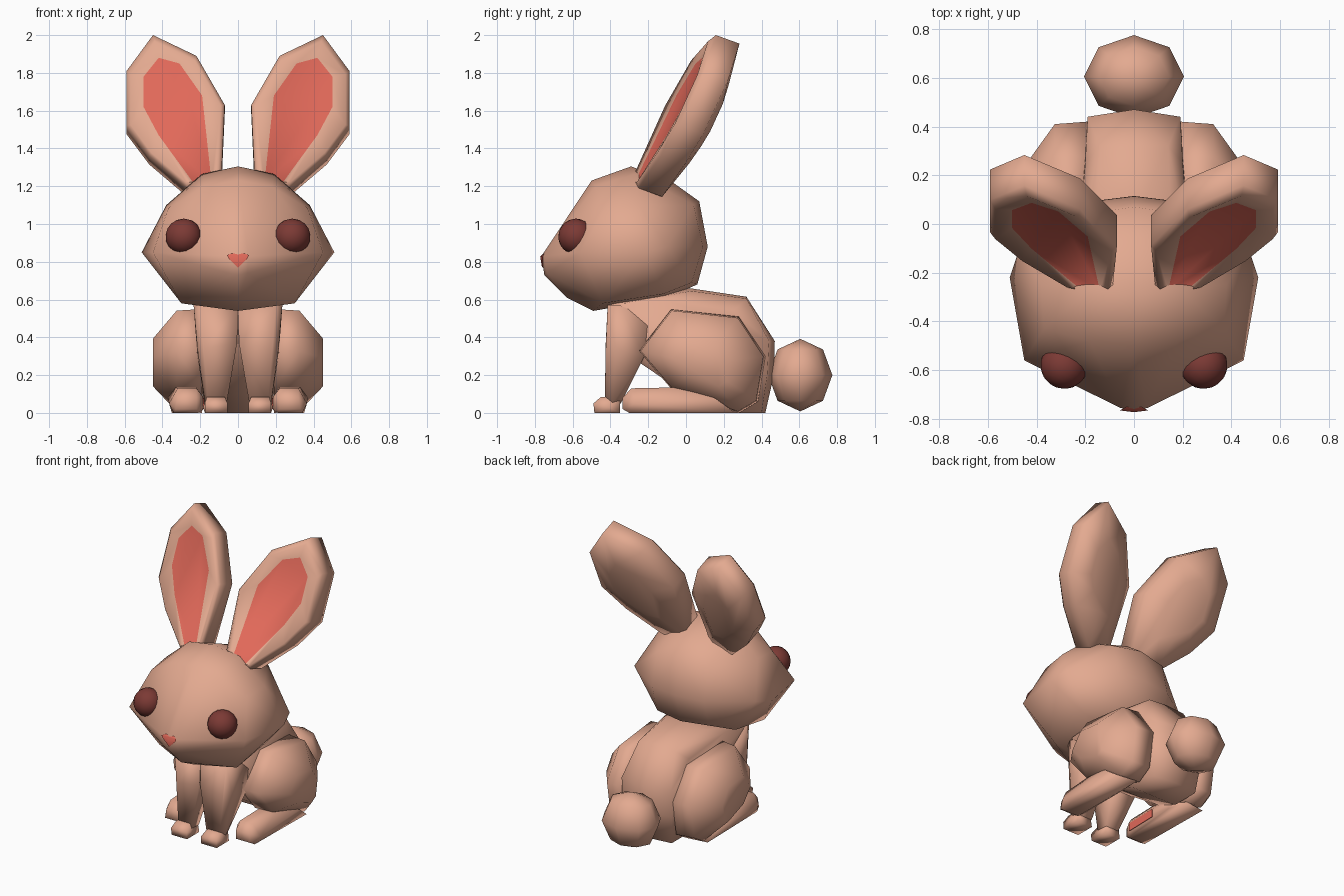
import bpy, bmesh, math
from mathutils import Vector, Matrix

cube = bpy.data.objects.get("Cube")
if cube:
    bpy.data.objects.remove(cube, do_unlink=True)


def material(name, rgb):
    m = bpy.data.materials.new(name)
    m.use_nodes = True
    m.diffuse_color = (*rgb, 1)
    m.node_tree.nodes["Principled BSDF"].inputs["Base Color"].default_value = (*rgb, 1)
    return m


FUR = material("tan fur", (0.77, 0.40, 0.28))
PINK = material("coral pink", (0.75, 0.14, 0.10))
DARK = material("dark brown", (0.20, 0.042, 0.035))


def finish(name, bm, mats, angle=100):
    """Turn a bmesh into a smooth-shaded object."""
    bmesh.ops.recalc_face_normals(bm, faces=bm.faces)
    mesh = bpy.data.meshes.new(name)
    bm.to_mesh(mesh)
    bm.free()
    for m in mats:
        mesh.materials.append(m)
    ob = bpy.data.objects.new(name, mesh)
    bpy.context.collection.objects.link(ob)
    bpy.ops.object.select_all(action="DESELECT")
    ob.select_set(True)
    bpy.context.view_layer.objects.active = ob
    bpy.ops.object.shade_smooth_by_angle(angle=math.radians(angle))
    return ob


def hull(name, points, mat=FUR, angle=100):
    """Faceted solid wrapped around a few corner points."""
    bm = bmesh.new()
    for p in points:
        bm.verts.new(p)
    res = bmesh.ops.convex_hull(bm, input=bm.verts)
    loose = {v for v in res["geom_interior"] + res["geom_unused"]
             if isinstance(v, bmesh.types.BMVert)}
    bmesh.ops.delete(bm, geom=list(loose), context="VERTS")
    bmesh.ops.dissolve_limit(bm, angle_limit=0.02, verts=bm.verts, edges=bm.edges)
    return finish(name, bm, [mat], angle)


def flip(points, s=-1):
    return [(s * x, y, z) for x, y, z in points]


def symmetric(mid, side):
    return [(0, y, z) for y, z in mid] + side + flip(side)


def pair(name, points, mat=FUR, angle=100):
    for tag, s in (("left", 1), ("right", -1)):
        hull(f"{tag}_{name}", flip(points, s), mat, angle)


# Head: midline profile plus cheek, brow and muzzle corners
head_mid = [(-.765, .83), (-.75, .73), (-.63, .61), (-.49, .54), (-.1, .61), (.06, .68),
            (.115, .88), (.07, 1.12), (-.07, 1.22), (-.29, 1.305), (-.5, 1.23)]
head_side = [(.51, -.22, .85), (.45, -.56, .85), (.055, -.755, .83), (.05, -.735, .74),
             (.3, -.44, .58), (.3, -.12, .63), (.38, -.25, 1.1), (.37, -.43, 1.08),
             (.19, -.27, 1.265), (.18, -.48, 1.2), (.47, -.1, .88), (.2, .09, .88),
             (.2, .04, 1.1), (.2, .03, .69)]
hull("head", symmetric(head_mid, head_side))

# Nose
hull("nose", symmetric([(-.772, .828), (-.762, .768), (-.74, .8)],
                       [(.058, -.765, .835), (.03, -.75, .845), (.048, -.762, .815)]), PINK, 70)

# Body: narrow torso, rising chest, belly sloping up to the front
body_mid = [(.02, .66), (.32, .615), (.47, .38), (.465, .2), (.42, 0)]
body_side = [(.17, -.41, .58), (.235, -.33, .58), (.16, -.415, .38), (.2, -.3, .36),
             (.23, -.1, .6), (.15, .03, .645), (.14, .32, .605), (.2, .25, .54),
             (.19, .44, .38), (.19, .43, .2), (.17, .4, 0), (.17, .2, 0),
             (.19, 0, .1), (.2, -.2, .32)]
hull("body", symmetric(body_mid, body_side))

# Front legs running up into the chest, and paws
pair("front_leg", [(0, -.415, .57), (.2, -.415, .57), (.235, -.35, .57), (.225, -.2, .5),
                   (.005, -.425, .37), (.18, -.425, .34), (.215, -.37, .34), (.215, -.22, .3),
                   (.03, -.22, .34), (.06, -.43, .05), (.16, -.43, .05), (.175, -.39, .05),
                   (.16, -.345, .05), (.06, -.345, .05)])
pair("front_paw", [(.055, -.485, 0), (.175, -.485, 0), (.055, -.49, .05), (.175, -.49, .05),
                   (.07, -.45, .085), (.165, -.45, .085), (.055, -.35, 0), (.175, -.35, 0),
                   (.07, -.35, .085), (.165, -.35, .085), (.185, -.41, .03)])

# Haunches: one side outline repeated at three widths
haunch = [(-.25, .33), (-.08, .55), (.28, .51), (.42, .3), (.38, .06), (.28, 0), (-.08, .13)]
rings = [(.19, 1.0), (.325, .97), (.45, .46)]
pair("haunch", [(x, .08 + (y - .08) * k, .26 + (z - .26) * k)
                for x, k in rings for y, z in haunch])

# Hind feet with a pink patch on the inner side
pair("hind_foot", [(.22, -.335, .02), (.33, -.335, .02), (.22, -.335, .08), (.32, -.335, .08),
                   (.22, -.29, .13), (.32, -.29, .13), (.365, -.27, .05), (.21, -.3, 0),
                   (.34, -.3, 0), (.185, -.27, .015), (.185, -.27, .085), (.185, .12, .015),
                   (.185, .12, .085), (.21, .28, 0), (.35, .26, 0), (.37, .15, .08),
                   (.22, -.05, .135), (.33, -.05, .135)])
pair("foot_patch", [(x, y, z) for x in (.181, .189)
                    for y, z in [(-.265, .02), (-.265, .075), (-.04, .025), (-.04, .08)]], PINK, 30)

# Tail
bm = bmesh.new()
bmesh.ops.create_uvsphere(bm, u_segments=8, v_segments=4, radius=1)
bmesh.ops.transform(bm, verts=bm.verts, matrix=Matrix.Translation((0, .605, .2))
                    @ Matrix.Diagonal((.205, .17, .192, 1)))
finish("tail", bm, [FUR])

# Eyes: slightly flattened balls facing along the cheek
for tag, s in (("left", 1), ("right", -1)):
    bm = bmesh.new()
    bmesh.ops.create_uvsphere(bm, u_segments=16, v_segments=10, radius=.1)
    turn = Vector((s * .4, -.8, .3)).to_track_quat("Z", "Y").to_matrix().to_4x4()
    bmesh.ops.transform(bm, verts=bm.verts, matrix=Matrix.Translation((s * .288, -.583, .934))
                        @ turn @ Matrix.Diagonal((.97, .95, .92, 1)))
    finish(f"{tag}_eye", bm, [DARK])

# Ears: leaning outline, pink centre, rounded back
rim = [(.45, 2.0), (.59, 1.81), (.59, 1.52), (.47, 1.36), (.27, 1.19),
       (.09, 1.19), (.07, 1.63), (.22, 1.89)]
centre = [(.42, 1.88), (.5, 1.78), (.5, 1.62), (.42, 1.47), (.23, 1.21),
          (.14, 1.22), (.19, 1.68), (.31, 1.85)]


def ear_ring(outline, scale, dy, dz):
    pts = []
    for x, z in outline:
        x, z = .33 + (x - .33) * scale, 1.58 + (z - 1.58) * scale
        pts.append((x, -.295 + .46 * (z - 1.2) + .2 * (x - .1) + dy, z + dz))
    return pts


def ear(name, s):
    bm = bmesh.new()
    layers = [ear_ring(centre, 1, .005, 0), ear_ring(rim, .92, -.01, 0), ear_ring(rim, 1, .015, 0),
              ear_ring(rim, 1, .14, -.045), ear_ring(rim, .5, .19, -.06)]
    loops = [[bm.verts.new(p) for p in flip(layer, s)] for layer in layers]
    n = len(rim)
    for a, b in zip(loops, loops[1:]):
        for i in range(n):
            j = (i + 1) % n
            bm.faces.new((a[i], a[j], b[j], b[i]))
    bm.faces.new(loops[0]).material_index = 1
    bm.faces.new(loops[-1])
    finish(name, bm, [FUR, PINK])


ear("left_ear", 1)
ear("right_ear", -1)
